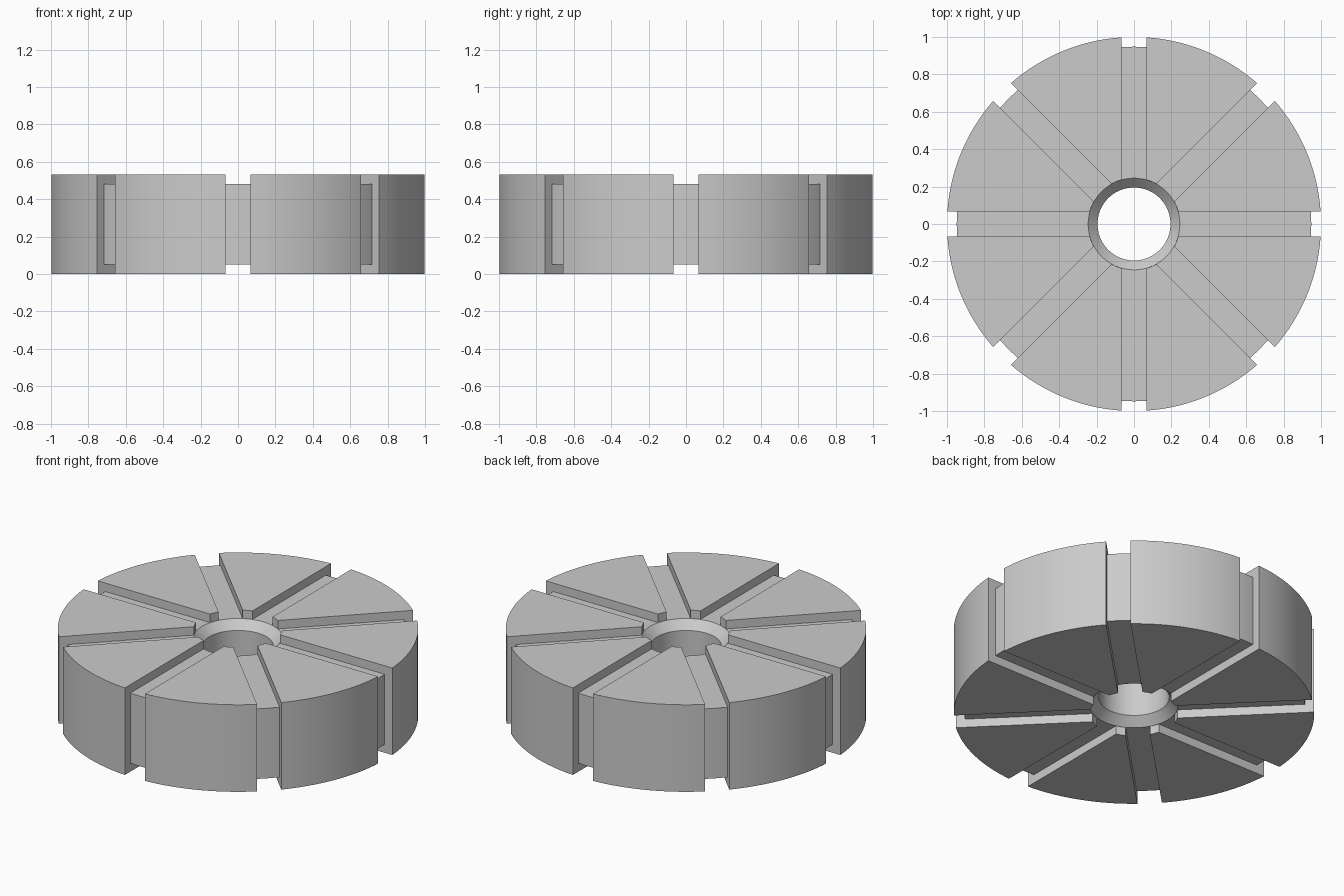
import bpy, bmesh
from math import sin, cos, pi, asin

if "Cube" in bpy.data.objects:
    bpy.data.objects.remove(bpy.data.objects["Cube"])

R, H = 1.0, 0.533            # outer radius, full height
STEP = 0.052                 # slot depth on top, rim and bottom
HOLE, RING = 0.195, 0.245    # bore radius, outer radius of its chamfer
HALF = 0.068                 # half of slot width
N = 8


def make_object(name, bm):
    bmesh.ops.recalc_face_normals(bm, faces=bm.faces)
    mesh = bpy.data.meshes.new(name)
    bm.to_mesh(mesh)
    bm.free()
    ob = bpy.data.objects.new(name, mesh)
    bpy.context.collection.objects.link(ob)
    return ob


def lathe(name, profile, segments):
    bm = bmesh.new()
    rings = [[bm.verts.new((r * cos(2 * pi * i / segments), r * sin(2 * pi * i / segments), z))
              for r, z in profile] for i in range(segments)]
    n = len(profile)
    for i in range(segments):
        a, b = rings[i], rings[(i + 1) % segments]
        for j in range(n):
            k = (j + 1) % n
            bm.faces.new((a[j], b[j], b[k], a[k]))
    return make_object(name, bm)


def arc(radius, centre, steps):
    # arc between two neighbouring parallel-sided slots
    half = pi / N - asin(HALF / radius)
    return [(radius * cos(centre - half + 2 * half * i / steps),
             radius * sin(centre - half + 2 * half * i / steps)) for i in range(steps + 1)]


# recessed core with chamfered bore
lo, hi, ch = STEP, H - STEP, RING - HOLE
wheel = lathe("slotted_wheel", [(R - STEP, lo), (R - STEP, hi), (RING, hi), (HOLE, hi - ch),
                                (HOLE, lo + ch), (RING, lo)], 96)

# eight raised segments between the slots
bm = bmesh.new()
for s in range(N):
    c = (s + 0.5) * 2 * pi / N
    outline = arc(R, c, 16) + arc(RING + 0.001, c, 2)[::-1]
    face = bm.faces.new([bm.verts.new((x, y, 0)) for x, y in outline])
    top = bmesh.ops.extrude_face_region(bm, geom=[face], use_keep_orig=True)
    bmesh.ops.translate(bm, vec=(0, 0, H),
                        verts=[v for v in top["geom"] if isinstance(v, bmesh.types.BMVert)])
segments = make_object("raised_segments", bm)
segments.hide_render = True

# merge the segments into the core
mod = wheel.modifiers.new("merge", 'BOOLEAN')
mod.operation = 'UNION'
mod.solver = 'EXACT'
mod.object = segments
bpy.ops.object.select_all(action='DESELECT')
wheel.select_set(True)
bpy.context.view_layer.objects.active = wheel
bpy.ops.object.modifier_apply(modifier=mod.name)
bpy.data.objects.remove(segments)
bpy.ops.object.shade_smooth_by_angle(angle=pi / 6)
